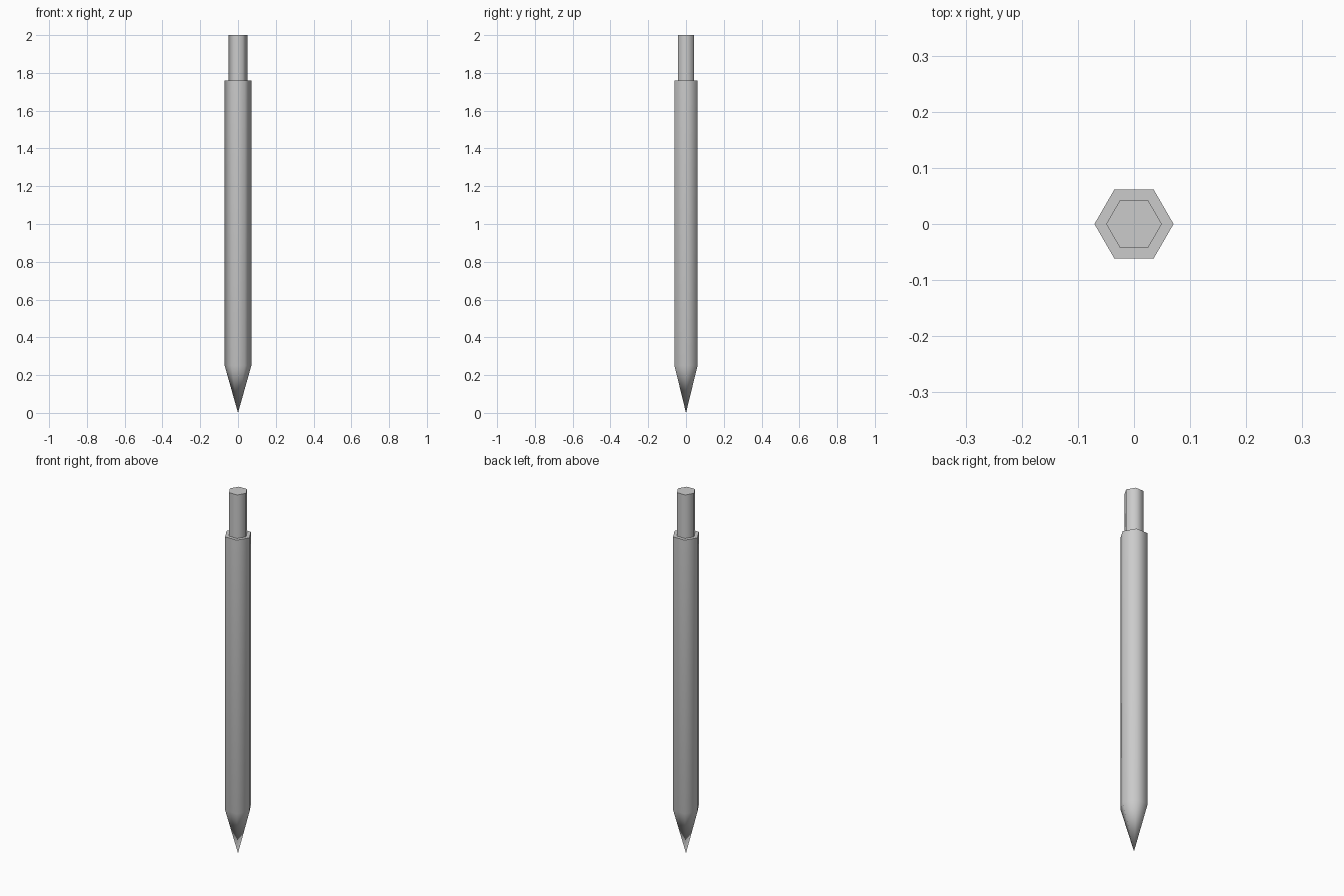
import bpy
import bmesh
from math import cos, sin, radians, pi

if "Cube" in bpy.data.objects:
    bpy.data.objects.remove(bpy.data.objects["Cube"])

SIDES = 6


def hex_part(name, profile):
    """Closed six-sided solid from (radius, z) pairs, bottom to top; radius 0 is a point."""
    bm = bmesh.new()
    rings = []
    for r, z in profile:
        count = SIDES if r > 0 else 1
        rings.append([bm.verts.new((r * cos(2 * pi * i / SIDES),
                                    r * sin(2 * pi * i / SIDES), z))
                      for i in range(count)])
    for low, high in zip(rings, rings[1:]):
        for i in range(SIDES):
            j = (i + 1) % SIDES
            if len(low) == 1:
                bm.faces.new((low[0], high[j], high[i]))
            else:
                bm.faces.new((low[i], low[j], high[j], high[i]))
    for ring in (rings[0], rings[-1]):
        if len(ring) > 1:
            bm.faces.new(ring)
    bmesh.ops.recalc_face_normals(bm, faces=bm.faces)
    mesh = bpy.data.meshes.new(name)
    bm.to_mesh(mesh)
    bm.free()
    obj = bpy.data.objects.new(name, mesh)
    bpy.context.collection.objects.link(obj)

    # Soft sides, crisp end caps
    bpy.ops.object.select_all(action='DESELECT')
    obj.select_set(True)
    bpy.context.view_layer.objects.active = obj
    bpy.ops.object.shade_smooth_by_angle(angle=radians(65))
    return obj


# Barrel with sharpened tip
hex_part("pencil_barrel", [(0, 0), (0.0705, 0.25), (0.0705, 1.76)])

# Narrower end piece
hex_part("pencil_end", [(0.0495, 1.76), (0.0495, 2.0)])
